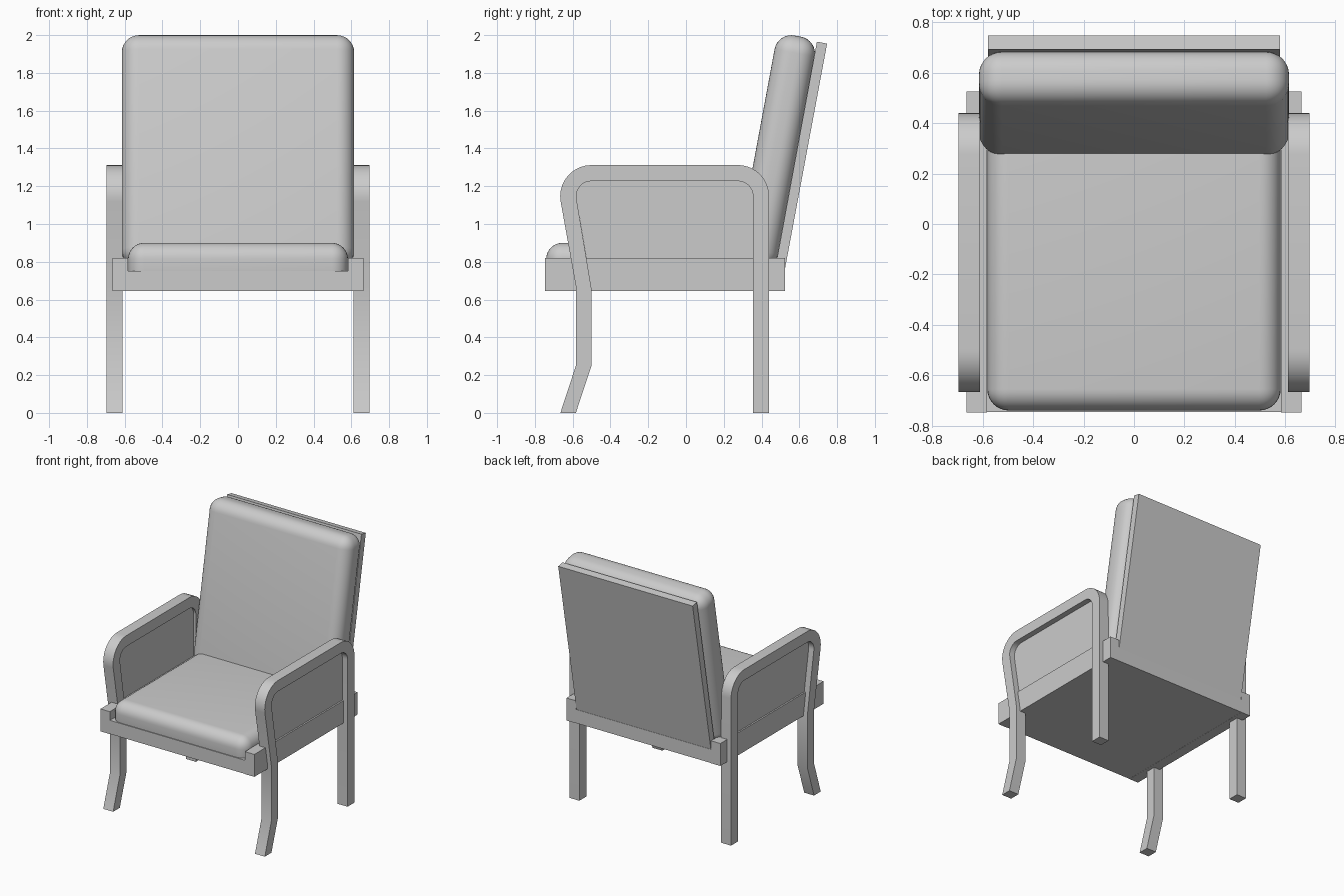
import bpy, bmesh
from math import sin, cos, radians, atan2
from mathutils import Vector

if "Cube" in bpy.data.objects:
    bpy.data.objects.remove(bpy.data.objects["Cube"])


def finish(name, bm, smooth=False):
    bmesh.ops.recalc_face_normals(bm, faces=bm.faces)
    me = bpy.data.meshes.new(name)
    bm.to_mesh(me)
    bm.free()
    ob = bpy.data.objects.new(name, me)
    bpy.context.collection.objects.link(ob)
    if smooth:
        bpy.ops.object.select_all(action='DESELECT')
        ob.select_set(True)
        bpy.context.view_layer.objects.active = ob
        bpy.ops.object.shade_smooth_by_angle(angle=radians(35))
    return ob


def extrude_x(name, profile, x0, x1, smooth=False):
    """Extrude a (y, z) outline from x0 to x1."""
    bm = bmesh.new()
    face = bm.faces.new([bm.verts.new((x0, y, z)) for y, z in profile])
    geo = bmesh.ops.extrude_face_region(bm, geom=[face])['geom']
    verts = [v for v in geo if isinstance(v, bmesh.types.BMVert)]
    bmesh.ops.translate(bm, verts=verts, vec=(x1 - x0, 0, 0))
    return finish(name, bm, smooth)


def box_profile(y0, y1, z0, z1):
    return [(y0, z0), (y1, z0), (y1, z1), (y0, z1)]


def cushion(name, size, radius):
    bm = bmesh.new()
    bmesh.ops.create_cube(bm, size=1)
    bmesh.ops.scale(bm, verts=bm.verts, vec=size)
    bmesh.ops.bevel(bm, geom=bm.edges[:], offset=radius, segments=8,
                    profile=0.5, affect='EDGES')
    return finish(name, bm, True)


def arc(cy, cz, r, a0, a1, n=10):
    return [(cy + r * cos(radians(a0 + (a1 - a0) * i / n)),
             cz + r * sin(radians(a0 + (a1 - a0) * i / n))) for i in range(n + 1)]


# Arm loop outlines: outer runs front to back, inner likewise
RO, RI, CZ = 0.165, 0.08, 1.147
F, B = -0.501, 0.275
outer_top = arc(F, CZ, RO, 189.5, 90) + arc(B, CZ, RO, 90, 0)
inner_top = arc(F, CZ, RI, 189.5, 90) + arc(B, CZ, RI, 90, 0)
outer = [(-0.665, 0), (-0.583, 0.25), (-0.583, 0.67)] + outer_top + [(0.44, 0)]
inner = [(-0.583, 0), (-0.5, 0.25), (-0.5, 0.655)] + inner_top + [(0.355, 0)]
frame_outline = outer + inner[::-1]
panel_outline = [(-0.5, 0.66)] + inner_top + [(0.355, 0.66)]

# Sides: bent leg and arm frame, infill panel, seat rail
for side, s in (("left", -1), ("right", 1)):
    extrude_x(side + "_arm_and_legs", frame_outline, s * 0.612, s * 0.697, True)
    extrude_x(side + "_arm_panel", panel_outline, s * 0.632, s * 0.652)
    extrude_x(side + "_seat_rail", box_profile(-0.747, 0.525, 0.645, 0.82),
              s * 0.583, s * 0.664)

# Seat base and cushion
extrude_x("seat_base", box_profile(-0.746, 0.524, 0.646, 0.752), -0.584, 0.584)
seat = cushion("seat_cushion", (1.164, 1.20, 0.23), 0.085)
seat.location = (0, -0.14, 0.785)

# Reclined back board
extrude_x("back_board", [(0.747, 1.955), (0.693, 1.965), (0.470, 0.752), (0.522, 0.752)],
          -0.58, 0.58)

# Reclined back cushion, placed along the board direction
up = Vector((0, 0.182, 0.983)).normalized()
back = Vector((0, up.z, -up.y))
low, high = 0.825, 2.069
thick = 0.216
front = Vector((0, 0.355, 1.31)).dot(back)
rest = cushion("back_cushion", (1.23, thick, high - low), 0.09)
rest.rotation_euler = (-atan2(up.y, up.z), 0, 0)
rest.location = up * (low + high) / 2 + back * (front + thick / 2)
